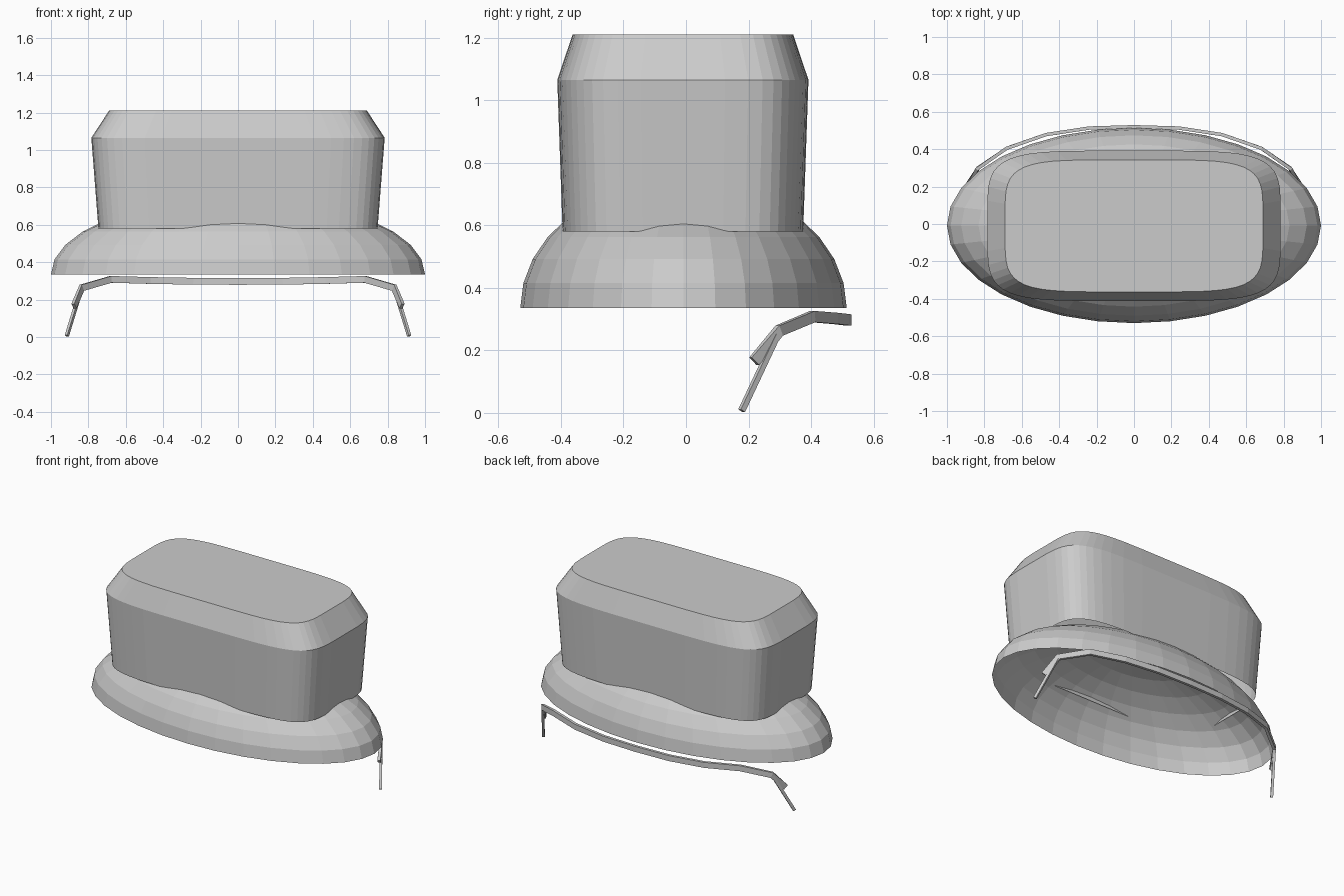
import bpy, bmesh, math
from mathutils import Vector

if "Cube" in bpy.data.objects:
    bpy.data.objects.remove(bpy.data.objects["Cube"])

grey = bpy.data.materials.new("plain grey")
grey.diffuse_color = (0.6, 0.6, 0.6, 1)
grey.use_nodes = True
grey.node_tree.nodes["Principled BSDF"].inputs["Base Color"].default_value = grey.diffuse_color


def finish(name, bm):
    me = bpy.data.meshes.new(name)
    bmesh.ops.recalc_face_normals(bm, faces=bm.faces)
    bm.to_mesh(me)
    bm.free()
    me.materials.append(grey)
    ob = bpy.data.objects.new(name, me)
    bpy.context.collection.objects.link(ob)
    return ob


def bridge(bm, a, b):
    for i in range(len(a)):
        j = (i + 1) % len(a)
        bm.faces.new((a[i], a[j], b[j], b[i]))


# Crown: rounded-rectangle walls, open underneath, with a sloped top edge
bm = bmesh.new()
def power(v, e):
    return math.copysign(abs(v) ** e, v)

SEG = 48
rings = []
for rx, ry, z in ((0.747, 0.385, 0.58), (0.785, 0.402, 1.065), (0.69, 0.353, 1.21)):
    ring = []
    for i in range(SEG):
        t = 2 * math.pi * (i + 0.5) / SEG
        ring.append(bm.verts.new((rx * power(math.cos(t), 0.4),
                                  -0.01 + ry * power(math.sin(t), 0.4), z)))
    rings.append(ring)
bridge(bm, rings[0], rings[1])
bridge(bm, rings[1], rings[2])
bm.faces.new(rings[2])
finish("crown", bm)

# Brim: open half ellipsoid
bm = bmesh.new()
bmesh.ops.create_uvsphere(bm, u_segments=32, v_segments=16, radius=1)
bmesh.ops.delete(bm, geom=[v for v in bm.verts if v.co.z < -0.01], context='VERTS')
for v in bm.verts:
    v.co = (v.co.x, -0.008 + v.co.y * 0.522, 0.335 + v.co.z * 0.41)
finish("brim_dome", bm)


# Rectangular bar swept along a path
def bar(name, path, thick, tall):
    bm = bmesh.new()
    pts = [Vector(p) for p in path]
    loops = []
    for i, p in enumerate(pts):
        t = (pts[min(i + 1, len(pts) - 1)] - pts[max(i - 1, 0)]).normalized()
        n = t.cross(Vector((0, 0, 1))).normalized()
        u = n.cross(t).normalized()
        loops.append([bm.verts.new(p + n * (a * thick / 2) + u * (b * tall / 2))
                      for a, b in ((-1, -1), (1, -1), (1, 1), (-1, 1))])
    for a, b in zip(loops, loops[1:]):
        bridge(bm, a, b)
    bm.faces.new(loops[0])
    bm.faces.new(loops[-1])
    return finish(name, bm)


# Strap around the back
half = [(0.24, 0.513, 0.298), (0.47, 0.478, 0.302), (0.68, 0.405, 0.308),
        (0.835, 0.298, 0.263), (0.877, 0.218, 0.165)]
path = [(-x, y, z) for x, y, z in reversed(half)] + [(0, 0.52, 0.297)] + half
bar("back_strap", path, 0.018, 0.036)

# Thin hanging ends
for s, side in ((-1, "left"), (1, "right")):
    bar("strap_end_" + side, [(s * 0.838, 0.296, 0.258), (s * 0.915, 0.178, 0.007)], 0.016, 0.018)
